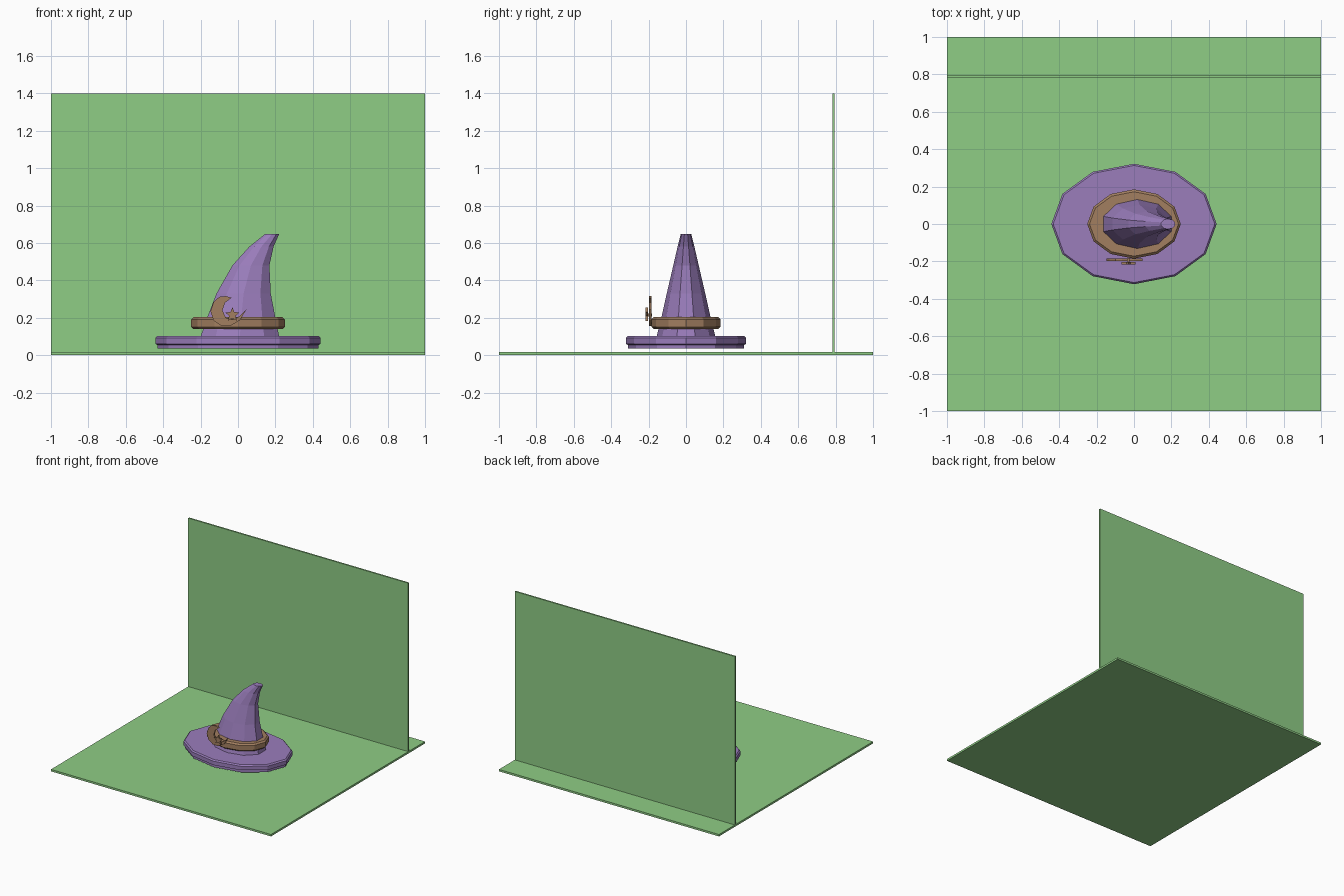
import bpy
import bmesh
from math import sin, cos, pi, radians

cube = bpy.data.objects.get("Cube")
if cube:
    bpy.data.objects.remove(cube, do_unlink=True)


def material(name, rgb):
    mat = bpy.data.materials.new(name)
    mat.use_nodes = True
    mat.diffuse_color = (*rgb, 1)
    mat.node_tree.nodes["Principled BSDF"].inputs["Base Color"].default_value = (*rgb, 1)
    return mat


green = material("leaf green", (0.275, 0.61, 0.235))
purple = material("soft purple", (0.325, 0.205, 0.5))
brown = material("warm brown", (0.36, 0.21, 0.117))


def finish(name, bm, mat):
    bmesh.ops.recalc_face_normals(bm, faces=bm.faces)
    mesh = bpy.data.meshes.new(name)
    bm.to_mesh(mesh)
    bm.free()
    mesh.materials.append(mat)
    obj = bpy.data.objects.new(name, mesh)
    bpy.context.collection.objects.link(obj)
    return obj


def box(name, low, high, mat):
    bm = bmesh.new()
    bmesh.ops.create_cube(bm, size=1)
    for v in bm.verts:
        v.co = [l + (c + 0.5) * (h - l) for l, h, c in zip(low, high, v.co)]
    return finish(name, bm, mat)


def loft(name, rings, sides, start, mat):
    """Join elliptical rings given as (z, centre x, radius x, radius y)."""
    bm = bmesh.new()
    loops = []
    for z, cx, rx, ry in rings:
        angles = [start + 2 * pi * i / sides for i in range(sides)]
        loops.append([bm.verts.new((cx + rx * cos(a), ry * sin(a), z)) for a in angles])
    for a, b in zip(loops, loops[1:]):
        for i in range(sides):
            j = (i + 1) % sides
            bm.faces.new((a[i], a[j], b[j], b[i]))
    bm.faces.new(loops[0][::-1])
    bm.faces.new(loops[-1])
    return finish(name, bm, mat)


def plate(name, outline, y_front, y_back, mat):
    """Extrude an x/z outline along y."""
    bm = bmesh.new()
    face = bm.faces.new([bm.verts.new((x, y_front, z)) for x, z in outline])
    out = bmesh.ops.extrude_face_region(bm, geom=[face])
    moved = [v for v in out["geom"] if isinstance(v, bmesh.types.BMVert)]
    bmesh.ops.translate(bm, verts=moved, vec=(0, y_back - y_front, 0))
    return finish(name, bm, mat)


# Floor and backdrop
box("floor", (-1, -1, 0), (1, 1, 0.016), green)
box("back_wall", (-1, 0.782, 0.016), (1, 0.795, 1.4), green)

# Brim with chamfered rim
loft("brim", [(0.037, 0, 0.43, 0.31), (0.055, 0, 0.43, 0.31), (0.06, 0, 0.442, 0.322),
              (0.092, 0, 0.442, 0.322), (0.102, 0, 0.432, 0.313)], 12, 0, purple)

# Curved crown: height, left edge, right edge, half depth
crown = [(0.1, -0.2, 0.22, 0.157), (0.2, -0.165, 0.2, 0.132), (0.33, -0.115, 0.175, 0.103),
         (0.48, -0.03, 0.168, 0.068), (0.58, 0.06, 0.19, 0.045), (0.648, 0.145, 0.22, 0.028)]
loft("crown", [(z, (l + r) / 2, (r - l) / 2 / cos(pi / 10), d) for z, l, r, d in crown],
     10, pi / 2, purple)

# Hat band
loft("band", [(0.14, 0, 0.238, 0.172), (0.152, 0, 0.25, 0.185), (0.192, 0, 0.25, 0.185),
              (0.204, 0, 0.238, 0.172)], 12, 0, brown)

# Crescent and star brooch
moon = [(-0.035, 0.307), (-0.065, 0.316), (-0.1, 0.312), (-0.13, 0.285), (-0.147, 0.235),
        (-0.13, 0.185), (-0.09, 0.157), (-0.04, 0.157), (0.01, 0.187), (0.045, 0.244),
        (0.008, 0.208), (-0.03, 0.19), (-0.065, 0.2), (-0.083, 0.24), (-0.07, 0.28)]
plate("moon_brooch", moon, -0.197, -0.184, brown)
star = []
for i in range(10):
    r, a = (0.018, 0.04)[i % 2 == 0], pi / 2 + radians(36) * i
    star.append((-0.03 + r * cos(a), 0.216 + r * sin(a)))
plate("star_brooch", star, -0.216, -0.203, brown)
box("star_pin", (-0.036, -0.205, 0.208), (-0.024, -0.182, 0.222), brown)
